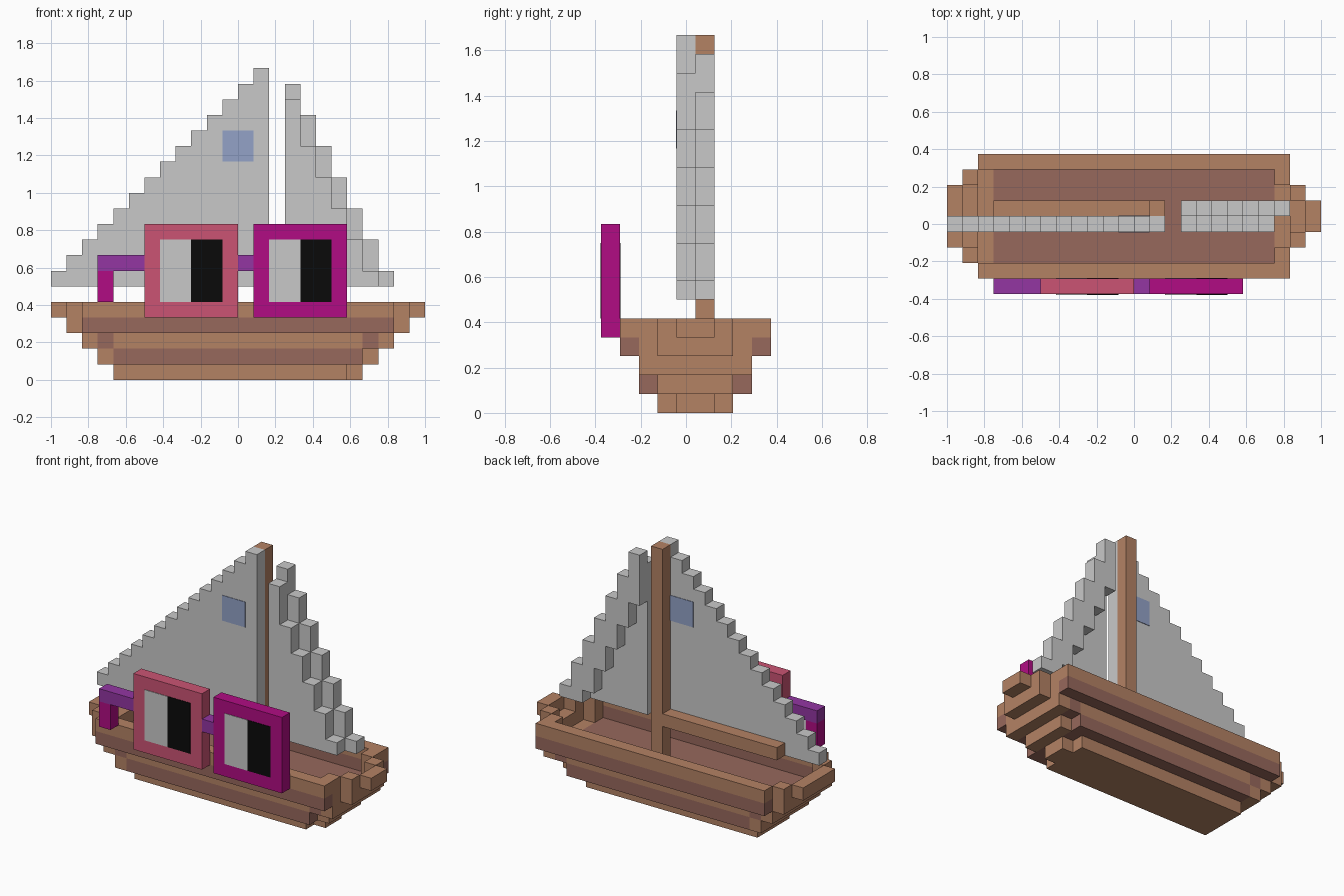
import bpy, bmesh

if "Cube" in bpy.data.objects:
    bpy.data.objects.remove(bpy.data.objects["Cube"])

U = 1 / 12  # size of one block


def material(name, rgb):
    m = bpy.data.materials.new(name)
    lin = [(c / 255 / 12.92) if c < 11 else ((c / 255 + 0.055) / 1.055) ** 2.4 for c in rgb]
    m.diffuse_color = (*lin, 1)
    m.use_nodes = True
    m.node_tree.nodes["Principled BSDF"].inputs["Base Color"].default_value = m.diffuse_color
    return m


WOOD = material("light wood", (180, 130, 100))
DARK = material("dark wood", (151, 104, 92))
CLOTH = material("sail grey", (201, 201, 201))
BLUE = material("patch blue", (147, 162, 199))
PINK = material("pink", (203, 84, 116))
MAGENTA = material("magenta", (177, 12, 131))
PURPLE = material("purple", (147, 54, 162))
BLACK = material("black", (10, 10, 10))


def finish(name, bm, mat):
    bmesh.ops.recalc_face_normals(bm, faces=bm.faces)
    me = bpy.data.meshes.new(name)
    bm.to_mesh(me)
    bm.free()
    me.materials.append(mat)
    ob = bpy.data.objects.new(name, me)
    bpy.context.collection.objects.link(ob)
    return ob


def blocks(name, mat, *boxes):
    """Boxes given as x0, x1, y0, y1, z0, z1 in block units."""
    bm = bmesh.new()
    for x0, x1, y0, y1, z0, z1 in boxes:
        vs = bmesh.ops.create_cube(bm, size=1)["verts"]
        for v in vs:
            v.co.x = (x1 if v.co.x > 0 else x0) * U
            v.co.y = (y1 if v.co.y > 0 else y0) * U
            v.co.z = (z1 if v.co.z > 0 else z0) * U
    return finish(name, bm, mat)


def sheet(name, mat, outline, y0, y1):
    """Extrude an x/z outline between two y values."""
    bm = bmesh.new()
    f = bm.faces.new([bm.verts.new((x * U, y0 * U, z * U)) for x, z in outline])
    ext = bmesh.ops.extrude_face_region(bm, geom=[f])["geom"]
    for v in ext:
        if isinstance(v, bmesh.types.BMVert):
            v.co.y = y1 * U
    return finish(name, bm, mat)


# Hull, layer by layer
blocks("keel", WOOD, (-8, 7, -1.5, 2.5, 0, 1), (7, 8, -.5, 1.5, 0, 1))
blocks("lower_stripe", DARK, (-8, 8, -2.5, 3.5, 1, 2))
blocks("lower_hull_ends", WOOD, (-9, -8, -2.5, 3.5, 1, 2), (8, 9, -1.5, 2.5, 1, 2))
blocks("middle_hull", WOOD, (-8, 8, -2.5, 3.5, 2, 3),
       (-10, -9, -2.5, 3.5, 2, 3), (9, 10, -2.5, 3.5, 2, 3))
blocks("middle_hull_patches", DARK, (-9, -8, -2.5, 3.5, 2, 3.04), (8, 9, -2.5, 3.5, 2, 3.04))
blocks("deck_floor", DARK, (-8, 8, -2.5, 3.5, 3, 3.04))

# Side walls: dark lower half, light rail
sides = ((-3.5, -2.5), (3.5, 4.5))
blocks("wall_stripe", DARK, *[(-10, 10, a, b, 3, 4) for a, b in sides])
blocks("side_rail", WOOD, *[(-10, 10, a, b, 4, 5) for a, b in sides])

# Stepped bow and stern
blocks("bow", WOOD, (9, 10, -2.5, -1.5, 3, 5), (9, 10, 2.5, 3.5, 3, 5),
       (10, 11, -1.5, 2.5, 3, 4), (10, 11, -1.5, -.5, 4, 5),
       (10, 11, 1.5, 2.5, 4, 5), (11, 12, -.5, 1.5, 4, 5))
blocks("stern", WOOD, (-11, -10, -2.5, 3.5, 3, 4), (-11, -10, -2.5, -1.5, 4, 5),
       (-11, -10, 2.5, 3.5, 4, 5), (-12, -11, -1.5, 2.5, 4, 5))

# Mast and boom
blocks("mast", WOOD, (1, 2, .5, 1.5, 3, 20))
blocks("boom", WOOD, (-9, 1, .5, 1.5, 6, 7))

# Main sail with a stair edge
outline = [(2, 20), (2, 6), (-12, 6)]
for z in range(6, 20):
    outline += [(z - 18, z), (z - 18, z + 1)]
outline = list(dict.fromkeys(outline))
sheet("main_sail", CLOTH, outline, -.5, .5)
blocks("sail_patch", BLUE, (-1, 1, -.54, .54, 14, 16))

# Front sail: full sheet with a staggered row of columns behind it
outline = [(3, 6), (3, 18), (4, 18)]
for i in range(5):
    outline += [(4 + i, 15 - 2 * i), (5 + i, 15 - 2 * i)]
outline.append((9, 6))
sheet("jib_sheet", CLOTH, outline, -.5, .5)
blocks("jib_columns", CLOTH,
       *[(3 + i, 4 + i, .5, 1.5, max(6, 15 - 2 * i), 19 - 2 * i) for i in range(7)])

# Square glasses on the front side
for label, x, mat in (("left", -6, PINK), ("right", 1, MAGENTA)):
    blocks(label + "_frame", mat, (x, x + 6, -4.5, -3.5, 4, 10))
    blocks(label + "_lens_white", CLOTH, (x + 1, x + 3, -4.54, -3.46, 5, 9))
    blocks(label + "_lens_black", BLACK, (x + 3, x + 5, -4.54, -3.46, 5, 9))
blocks("glasses_bridge_and_arm", PURPLE, (0, 1, -4.5, -3.5, 7, 8), (-9, -6, -4.5, -3.5, 7, 8))
blocks("glasses_ear_hook", MAGENTA, (-9, -8, -4.5, -3.5, 5, 7))
